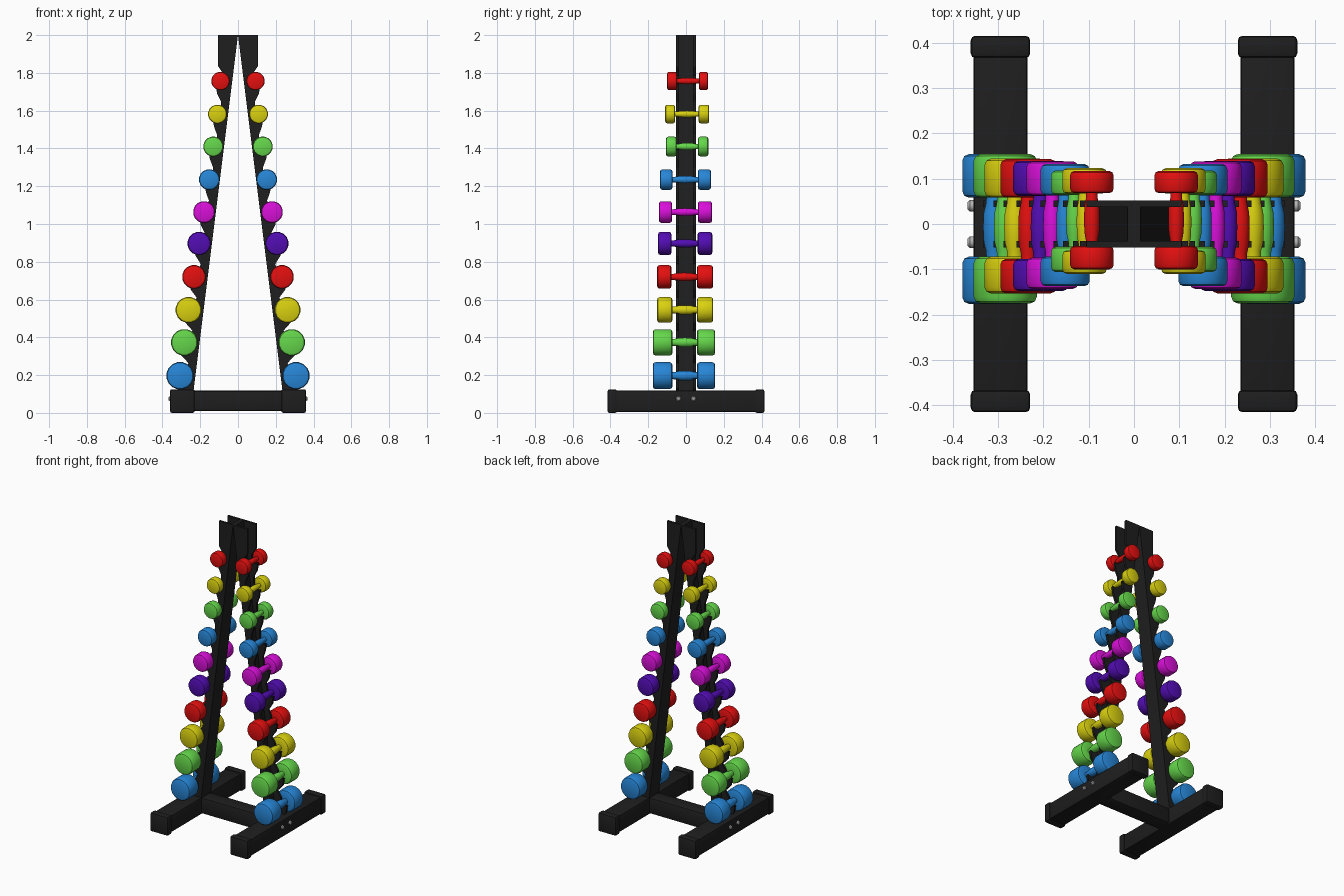
import bpy, bmesh, math
from mathutils import Vector

if "Cube" in bpy.data.objects:
    bpy.data.objects.remove(bpy.data.objects["Cube"])


def material(name, rgb):
    m = bpy.data.materials.new(name)
    m.diffuse_color = (*rgb, 1)
    m.use_nodes = True
    m.node_tree.nodes["Principled BSDF"].inputs["Base Color"].default_value = m.diffuse_color
    return m


BLACK = material("black", (0.013, 0.013, 0.013))
METAL = material("grey metal", (0.45, 0.45, 0.45))
RED = material("red", (0.78, 0.005, 0.005))
YELLOW = material("yellow", (0.70, 0.64, 0.005))
GREEN = material("green", (0.13, 0.68, 0.07))
BLUE = material("blue", (0.02, 0.24, 0.68))
MAGENTA = material("magenta", (0.70, 0.005, 0.70))
PURPLE = material("purple", (0.085, 0.004, 0.45))


def finish(name, bm, mat, smooth=True):
    bmesh.ops.recalc_face_normals(bm, faces=bm.faces)
    me = bpy.data.meshes.new(name)
    bm.to_mesh(me)
    bm.free()
    ob = bpy.data.objects.new(name, me)
    bpy.context.collection.objects.link(ob)
    me.materials.append(mat)
    if smooth:
        bpy.ops.object.select_all(action='DESELECT')
        ob.select_set(True)
        bpy.context.view_layer.objects.active = ob
        bpy.ops.object.shade_smooth_by_angle(angle=math.radians(40))
    return ob


def box(name, lo, hi, mat, bevel=0.0):
    bm = bmesh.new()
    bmesh.ops.create_cube(bm, size=1)
    for v in bm.verts:
        v.co = Vector([l + (c + 0.5) * (h - l) for l, h, c in zip(lo, hi, v.co)])
    if bevel:
        bmesh.ops.bevel(bm, geom=bm.edges[:], offset=bevel, segments=2,
                        profile=0.5, affect='EDGES')
    return finish(name, bm, mat)


def lathe(name, profile, centre, mat, axis='y', sides=16):
    """Turn (radius, distance) pairs about an axis through centre."""
    bm = bmesh.new()
    rings = []
    for r, d in profile:
        ring = []
        for i in range(sides):
            a = 2 * math.pi * (i + 0.5) / sides
            p = (r * math.cos(a), d, r * math.sin(a))
            if axis == 'x':
                p = (d, r * math.cos(a), r * math.sin(a))
            ring.append(bm.verts.new(Vector(p) + Vector(centre)))
        rings.append(ring)
    for a, b in zip(rings, rings[1:]):
        for i in range(sides):
            j = (i + 1) % sides
            bm.faces.new((a[i], a[j], b[j], b[i]))
    bm.faces.new(rings[0])
    bm.faces.new(rings[-1])
    return finish(name, bm, mat)


def plate(name, outline, y0, y1, mat):
    """Extrude an x-z outline from y0 to y1."""
    bm = bmesh.new()
    f = bm.faces.new([bm.verts.new((x, y0, z)) for x, z in outline])
    ext = bmesh.ops.extrude_face_region(bm, geom=[f])
    for v in ext['geom']:
        if isinstance(v, bmesh.types.BMVert):
            v.co.y = y1
    return finish(name, bm, mat, smooth=False)


def inner_x(z):
    return 0.125 * (2.0 - z)


# rows from bottom to top: x, z, head radius, front head y range, back head y range, colour
ROWS = [
    (0.307, 0.197, 0.073, -0.176, -0.072, 0.058, 0.154, BLUE),
    (0.284, 0.373, 0.071, -0.175, -0.072, 0.058, 0.154, GREEN),
    (0.262, 0.545, 0.069, -0.153, -0.072, 0.058, 0.144, YELLOW),
    (0.233, 0.720, 0.063, -0.153, -0.077, 0.058, 0.143, RED),
    (0.206, 0.897, 0.062, -0.148, -0.077, 0.062, 0.139, PURPLE),
    (0.180, 1.063, 0.058, -0.143, -0.074, 0.063, 0.138, MAGENTA),
    (0.152, 1.235, 0.055, -0.137, -0.072, 0.063, 0.132, BLUE),
    (0.131, 1.410, 0.053, -0.106, -0.050, 0.064, 0.118, GREEN),
    (0.109, 1.582, 0.050, -0.110, -0.058, 0.067, 0.123, YELLOW),
    (0.093, 1.757, 0.049, -0.100, -0.048, 0.068, 0.117, RED),
]

for s, side in ((-1, "left"), (1, "right")):
    # base foot with end caps
    x0, x1 = sorted((s * 0.235, s * 0.354))
    box(f"{side}_foot", (x0, -0.40, 0.006), (x1, 0.40, 0.118), BLACK, 0.008)
    for e, end in ((-1, "front"), (1, "back")):
        y0, y1 = sorted((e * 0.366, e * 0.415))
        box(f"{side}_{end}_foot_cap", (x0 - 0.006, y0, 0), (x1 + 0.006, y1, 0.125),
            BLACK, 0.01)
        # bolt through the foot
        lathe(f"{side}_{end}_bolt",
              [(0.013, s * 0.35), (0.013, s * 0.362), (0.008, s * 0.367)],
              (0, e * 0.04, 0.075), METAL, 'x', 12)

    # leaning post: inner web and two saw-toothed flanges
    web = [(inner_x(0.05), 0.05), (inner_x(0.05) + 0.014, 0.05), (0.014, 2.0), (0, 2.0)]
    plate(f"{side}_post_web", [(s * x, z) for x, z in web], -0.05, 0.05, BLACK)
    teeth = [(inner_x(0.05), 0.05)]
    for x, z, *_ in ROWS:
        low = z - 0.11
        teeth += [(inner_x(low) + 0.045, low), (x + 0.018, z - 0.066),
                  (x + 0.026, z - 0.016), (x + 0.004, z - 0.02),
                  (x - 0.018, z - 0.004), (x - 0.02, z + 0.03)]
    teeth += [(0.105, 1.835), (0.105, 2.0), (0, 2.0)]
    for e, end in ((-1, "front"), (1, "back")):
        y0, y1 = sorted((e * 0.038, e * 0.052))
        plate(f"{side}_{end}_post_flange", [(s * x, z) for x, z in teeth], y0, y1, BLACK)

    # dumbbells: two rounded heads and a swollen grip
    for n, (x, z, r, a, b, c, d, mat) in enumerate(ROWS):
        t, g = 0.2 * r, 0.36 * r
        m = (b + c) / 2
        q = (c - b) / 4
        prof = [(r - t, a), (r - 0.3 * t, a + 0.3 * t), (r, a + t), (r, b - t),
                (r - 0.3 * t, b - 0.3 * t), (r - t, b), (g * 0.72, b),
                (g * 0.75, m - 1.6 * q), (g * 0.94, m - q), (g, m),
                (g * 0.94, m + q), (g * 0.75, m + 1.6 * q), (g * 0.72, c),
                (r - t, c), (r - 0.3 * t, c + 0.3 * t), (r, c + t), (r, d - t),
                (r - 0.3 * t, d - 0.3 * t), (r - t, d)]
        lathe(f"{side}_dumbbell_{n + 1}", prof, (s * x, 0, z), mat)

# beam joining the feet
box("cross_beam", (-0.24, -0.05, 0.01), (0.24, 0.05, 0.118), BLACK, 0.012)
